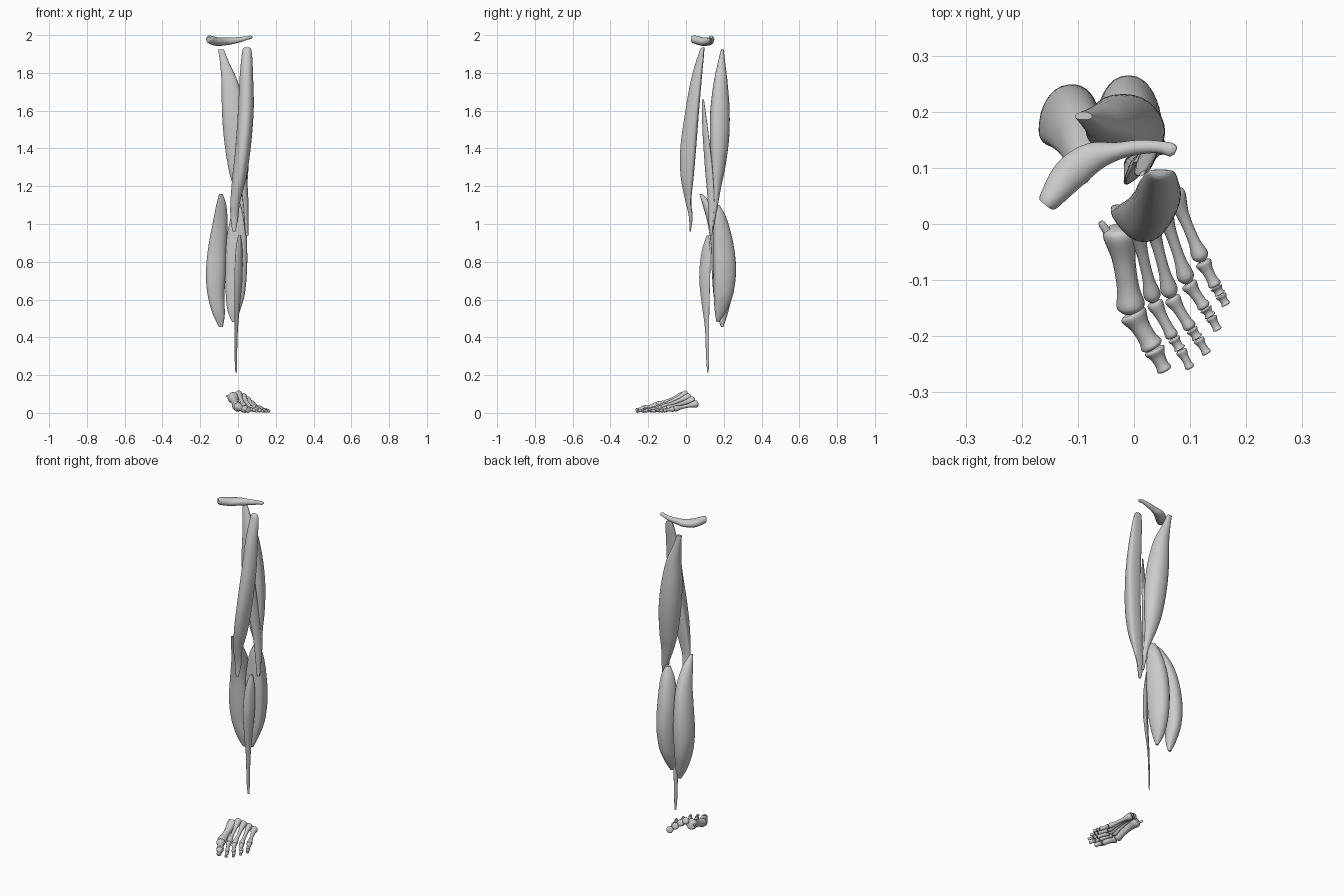
import bpy, math
from mathutils import Vector

if "Cube" in bpy.data.objects:
    bpy.data.objects.remove(bpy.data.objects["Cube"])

SIDES = 32


def catmull(rows, steps):
    """Smoothly resample a list of equal-length number tuples."""
    out = []
    n = len(rows)
    for i in range(n - 1):
        p0, p1, p2, p3 = rows[max(i - 1, 0)], rows[i], rows[i + 1], rows[min(i + 2, n - 1)]
        for s in range(steps):
            t = s / steps
            out.append([0.5 * (2 * b + (c - a) * t + (2 * a - 5 * b + 4 * c - d) * t * t
                               + (3 * b - a - 3 * c + d) * t ** 3)
                        for a, b, c, d in zip(p0, p1, p2, p3)])
    out.append(list(rows[-1]))
    return out


def loft(name, rings):
    """Skin closed rings of points and cap both ends."""
    n = len(rings[0])
    verts = [p for r in rings for p in r]
    faces = [(i * n + j, i * n + (j + 1) % n, (i + 1) * n + (j + 1) % n, (i + 1) * n + j)
             for i in range(len(rings) - 1) for j in range(n)]
    faces.append(tuple(reversed(range(n))))
    faces.append(tuple(range((len(rings) - 1) * n, len(rings) * n)))
    mesh = bpy.data.meshes.new(name)
    mesh.from_pydata(verts, [], faces)
    ob = bpy.data.objects.new(name, mesh)
    bpy.context.collection.objects.link(ob)
    bpy.context.view_layer.objects.active = ob
    ob.select_set(True)
    bpy.ops.object.mode_set(mode='EDIT')
    bpy.ops.mesh.select_all(action='SELECT')
    bpy.ops.mesh.normals_make_consistent(inside=False)
    bpy.ops.object.mode_set(mode='OBJECT')
    bpy.ops.object.shade_smooth_by_angle(angle=math.radians(50))
    ob.select_set(False)
    return ob


def full(c):
    """Fuller-than-round cross-section."""
    return math.copysign(abs(c) ** .85, c)


def muscle(name, sections, bow=0.0, tilt=0.0):
    """sections: (z, x0, x1, y0, y1); bow > 0 hollows the front, < 0 the back."""
    rings = []
    for z, x0, x1, y0, y1 in catmull(sections, 7):
        cx, ax, cy, ay = (x0 + x1) / 2, (x1 - x0) / 2, (y0 + y1) / 2, (y1 - y0) / 2
        near, far = (y0, y1) if bow >= 0 else (y1, y0)
        ring = []
        for j in range(SIDES):
            a = 2 * math.pi * j / SIDES
            u, v = full(math.cos(a)), full(math.sin(a))
            w = v if bow >= 0 else -v
            crescent = near + (far - near) * v * v * (0.7 + 0.3 * w)
            oval = cy + ay * full(math.sin(a + tilt))
            ring.append((cx + ax * u, oval + (crescent - oval) * abs(bow), z))
        rings.append(ring)
    return loft(name, rings)


def tube(name, sections, sides=20):
    """sections: (x, y, z, half_width, half_height) along a path."""
    rings = []
    for i, s in enumerate(sections):
        a = Vector(sections[max(i - 1, 0)][:3])
        b = Vector(sections[min(i + 1, len(sections) - 1)][:3])
        t = (b - a).normalized()
        side = t.cross(Vector((0, 0, 1))).normalized()
        up = side.cross(t)
        c = Vector(s[:3])
        rings.append([c + side * s[3] * math.cos(k * 2 * math.pi / sides)
                      + up * s[4] * math.sin(k * 2 * math.pi / sides) for k in range(sides)])
    return loft(name, rings)


# long-bone outline: (position along bone, radius factor)
BONE = [(0, .55), (.03, .9), (.1, 1), (.2, .85), (.35, .6), (.55, .54),
        (.75, .64), (.88, .95), (.95, .95), (1, .5)]


def bone(name, p, q, r0, r1, stout=0.0):
    p, q = Vector(p), Vector(q)
    rows = []
    for s, k in BONE:
        r = (k + (1 - k) * stout) * (r0 + (r1 - r0) * s)
        rows.append((*p.lerp(q, s), r, r))
    tube(name, catmull(rows, 2), 16)


# collar-shaped bone at the top
tube("top_bone", catmull([
    (-.157, .034, 1.978, .014, .016), (-.150, .043, 1.977, .02, .021),
    (-.115, .088, 1.966, .03, .023), (-.075, .118, 1.966, .027, .021),
    (-.03, .130, 1.970, .016, .018), (.01, .137, 1.976, .013, .014),
    (.045, .137, 1.984, .011, .010), (.067, .132, 1.988, .012, .009),
    (.074, .129, 1.988, .006, .005)], 6))

# front thigh muscle
muscle("front_thigh_muscle", [
    (1.935, .035, .06, .085, .098), (1.91, .022, .073, .07, .1), (1.78, .009, .08, .03, .092),
    (1.6, 0, .083, -.003, .079), (1.4, -.014, .067, -.03, .065), (1.25, -.03, .045, -.028, .05),
    (1.12, -.04, .012, -.003, .032), (1.04, -.04, .002, .015, .038), (.96, -.03, -.012, .018, .026)],
    bow=-.3)

# back thigh muscle, long and short heads
muscle("back_thigh_long_head", [
    (1.925, -.105, -.075, .185, .2), (1.85, -.095, -.045, .165, .208), (1.75, -.087, 0, .142, .22),
    (1.6, -.085, .035, .122, .231), (1.45, -.074, .053, .12, .228), (1.3, -.052, .055, .128, .208),
    (1.2, -.025, .05, .135, .187), (1.08, .018, .054, .138, .165), (.94, .04, .055, .122, .138)],
    bow=.15)
muscle("back_thigh_short_head", [
    (1.66, .01, .02, .085, .095), (1.5, 0, .035, .087, .117), (1.3, .005, .045, .1, .14),
    (1.12, .025, .055, .115, .15), (.95, .038, .055, .122, .14)], tilt=.7)

# calf muscle, inner and outer heads
muscle("inner_calf_muscle", [
    (1.16, -.1, -.082, .07, .085), (1.1, -.115, -.062, .085, .14), (1.0, -.135, -.055, .11, .2),
    (.88, -.157, -.06, .125, .235), (.74, -.17, -.064, .13, .249), (.62, -.16, -.072, .14, .243),
    (.52, -.132, -.07, .16, .22), (.455, -.1, -.08, .185, .197)], bow=.15, tilt=.2)
muscle("outer_calf_muscle", [
    (1.1, -.01, .02, .155, .178), (1.03, -.04, .042, .14, .215), (.9, -.063, .048, .13, .25),
    (.76, -.068, .048, .13, .265), (.63, -.065, .036, .135, .25), (.54, -.055, .01, .145, .215),
    (.48, -.03, -.015, .16, .175)], bow=.25)

# slender shin muscle with tendon
muscle("shin_muscle", [
    (.94, 0, .015, .11, .122), (.85, -.014, .024, .082, .13), (.72, -.018, .024, .07, .128),
    (.6, -.018, .014, .08, .125), (.45, -.018, 0, .1, .122), (.3, -.018, -.005, .106, .122),
    (.215, -.014, -.006, .112, .12)], tilt=.9)

# foot bones: joint points from base to tip, with a radius at each joint
RAYS = {
    "big": [(-.027, -.005, .085), (-.004, -.157, .032), (.035, -.222, .02), (.056, -.263, .013)],
    "second": [(.0, .01, .105), (.035, -.138, .03), (.07, -.203, .018), (.083, -.224, .014), (.101, -.258, .009)],
    "third": [(.025, .025, .09), (.066, -.13, .026), (.102, -.187, .016), (.114, -.204, .013), (.131, -.232, .009)],
    "fourth": [(.045, .045, .072), (.096, -.105, .022), (.127, -.15, .015), (.137, -.165, .012), (.15, -.19, .009)],
    "fifth": [(.068, .062, .05), (.122, -.066, .02), (.146, -.112, .014), (.154, -.126, .012), (.165, -.145, .009)],
}
for toe, pts in RAYS.items():
    radii = [.031, .025, .02, .013] if toe == "big" else [.02, .015, .0115, .0105, .0085]
    for i in range(len(pts) - 1):
        last = "toe_tip" if i == len(pts) - 2 else f"toe_bone_{i}"
        part = "metatarsal" if i == 0 else last
        p, q = Vector(pts[i]), Vector(pts[i + 1])
        gap = (q - p).normalized() * .001
        stout = (.35 if toe == "big" else .05) if i == 0 else .45
        bone(f"{toe}_{part}", p + gap, q - gap, radii[i], radii[i + 1], stout)

# small spur beside the big metatarsal base
bone("metatarsal_spur", (-.06, .004, .09), (-.03, -.04, .075), .005, .016, .6)
